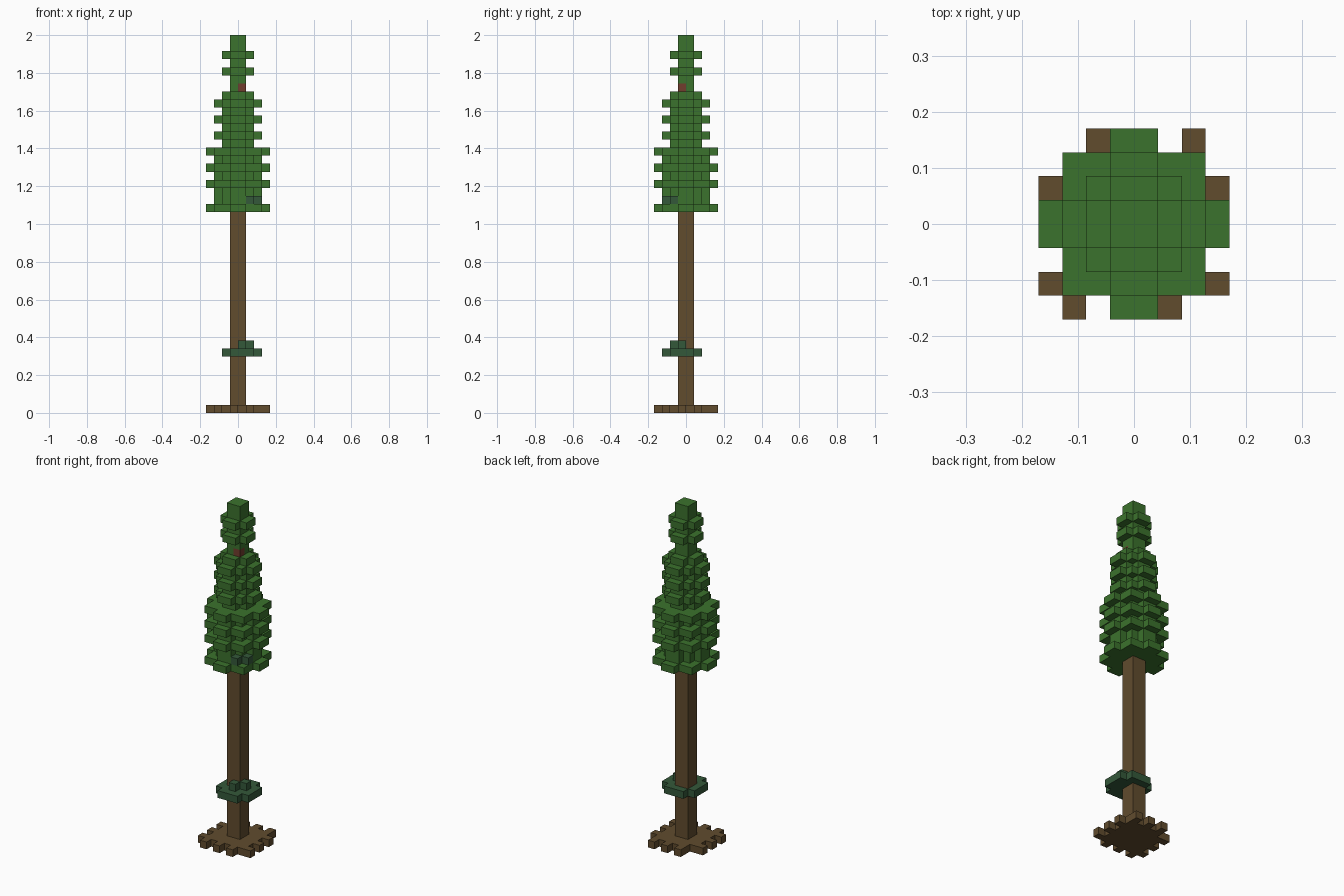
import bpy, bmesh, math
from mathutils import Vector

old = bpy.data.objects.get("Cube")
if old:
    bpy.data.objects.remove(old, do_unlink=True)

U = 2 / 47  # edge of one block


def material(name, rgb):
    m = bpy.data.materials.new(name)
    m.use_nodes = True
    m.diffuse_color = (*rgb, 1)
    m.node_tree.nodes["Principled BSDF"].inputs["Base Color"].default_value = (*rgb, 1)
    return m


def square(n, z):
    return {(x, y, z) for x in range(-n, n) for y in range(-n, n)}


def tier(n, z):
    """Square core with a two-block-wide arm on each side."""
    core = square(max(n - 1, 1), z)
    return core | {(x, y, z) for x, y, _ in square(n, z)
                   if -1 <= x < 1 or -1 <= y < 1}


def clump(cx, cy, z, r, reach):
    """Rounded patch of blocks around one block."""
    steps = range(-r, r + 1)
    return {(cx + i, cy + j, z) for i in steps for j in steps
            if abs(i) + abs(j) <= reach}


def build(name, cells, solid, mat):
    """Outer skin of a set of blocks, merged into large flat faces."""
    bm = bmesh.new()
    for c in cells:
        centre = Vector(c) + Vector((0.5, 0.5, 0.5))
        for axis in range(3):
            for sign in (-1, 1):
                d = Vector((0, 0, 0))
                d[axis] = sign
                if tuple(int(v) for v in Vector(c) + d) in solid:
                    continue
                a = Vector((0, 0, 0))
                a[(axis + 1) % 3] = 0.5
                b = d.cross(a)
                mid = centre + d * 0.5
                corners = (mid + a + b, mid - a + b, mid - a - b, mid + a - b)
                bm.faces.new([bm.verts.new(p * U) for p in corners])
    bmesh.ops.remove_doubles(bm, verts=bm.verts, dist=U / 100)
    bmesh.ops.dissolve_limit(bm, angle_limit=math.radians(1),
                             verts=bm.verts, edges=bm.edges)
    mesh = bpy.data.meshes.new(name)
    bm.to_mesh(mesh)
    bm.free()
    mesh.materials.append(mat)
    bpy.context.collection.objects.link(bpy.data.objects.new(name, mesh))


bark = material("bark brown", (0.119, 0.072, 0.027))
knot = material("reddish brown", (0.165, 0.047, 0.026))
leaf = material("leaf green", (0.044, 0.168, 0.026))
moss = material("dark green", (0.034, 0.098, 0.042))

# Roots: flat slab with stubby tips on every side
roots = square(3, 0) - {(-3, 2, 0), (2, 2, 0), (2, -3, 0)}
tips = [(-2, 3), (0, 3), (2, 3), (3, 1), (3, -1), (3, -3),
        (1, -4), (-1, -4), (-3, -4), (-4, -3), (-4, -1), (-4, 1)]
roots |= {(x, y, 0) for x, y in tips} | {(2, 2, 0), (2, -3, 0)}

# Trunk
trunk = set().union(*(square(1, z) for z in range(1, 26)))

# Foliage: arm length of each tier, from the bottom up
foliage = set()
for i, n in enumerate("4334343423232321121211"):
    foliage |= tier(int(n), 25 + i)

# Darker growth low on the trunk and at the crown's lower corner
low_growth = clump(0, -1, 7, 2, 3) | clump(0, -1, 8, 1, 1)
high_growth = clump(1, -2, 26, 1, 1) - foliage
bare_knot = {(0, -1, 40)}

trunk -= foliage
foliage -= bare_knot
low_growth -= trunk

parts = [("roots", roots, bark), ("trunk", trunk, bark),
         ("foliage", foliage, leaf), ("low_growth", low_growth, moss),
         ("high_growth", high_growth, moss), ("bare_knot", bare_knot, knot)]
solid = set().union(*(cells for _, cells, _ in parts))
for name, cells, mat in parts:
    build(name, cells, solid, mat)
